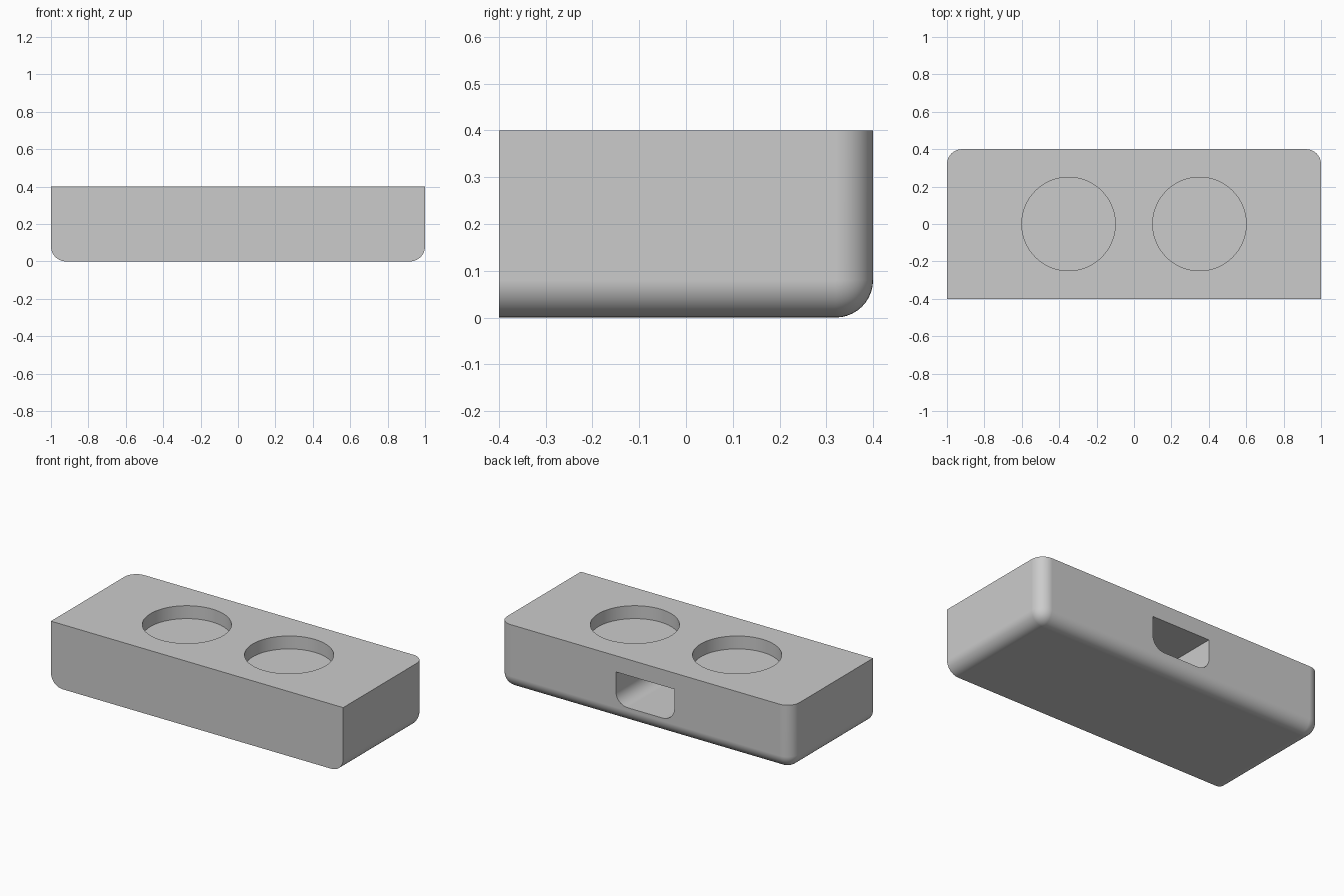
import bpy, bmesh, math

cube = bpy.data.objects.get("Cube")
if cube:
    bpy.data.objects.remove(cube, do_unlink=True)

LENGTH, DEPTH, HEIGHT, FILLET = 2.0, 0.8, 0.4, 0.08

grey = bpy.data.materials.new("light grey")
grey.use_nodes = True
grey.diffuse_color = (0.6, 0.6, 0.6, 1)
grey.node_tree.nodes["Principled BSDF"].inputs["Base Color"].default_value = (0.6, 0.6, 0.6, 1)


def rounded_box(name, size, centre, radius, segments, pick):
    """Box whose edges chosen by pick(edge midpoint in half sizes) are rounded."""
    bm = bmesh.new()
    bmesh.ops.create_cube(bm, size=2)
    edges = [e for e in bm.edges if pick((e.verts[0].co + e.verts[1].co) / 2)]
    for v in bm.verts:
        v.co = [c + s / 2 * k for c, s, k in zip(centre, size, v.co)]
    bmesh.ops.bevel(bm, geom=edges, offset=radius, offset_type='OFFSET',
                    segments=segments, profile=0.5, affect='EDGES')
    mesh = bpy.data.meshes.new(name)
    bm.to_mesh(mesh)
    bm.free()
    obj = bpy.data.objects.new(name, mesh)
    bpy.context.collection.objects.link(obj)
    mesh.materials.append(grey)
    return obj


def body_edge(m):
    """Bottom edges except the front one, and the two upright back edges."""
    bottom = m.z < -0.5 and m.y > -0.5
    back_upright = m.y > 0.5 and abs(m.x) > 0.5
    return bottom or back_upright


# Body block
body = rounded_box("body", (LENGTH, DEPTH, HEIGHT), (0, 0, HEIGHT / 2),
                   FILLET, 10, body_edge)

# Slot in the back, rounded along its lower edges
slot = rounded_box("slot_cutter", (0.4, 0.6, 0.2), (0, 0.2, 0.2), FILLET, 10,
                   lambda m: m.z < -0.5 and abs(m.x) > 0.5)
cutters = [slot]

# Two round recesses in the top
for side, x in (("right", -0.35), ("left", 0.35)):
    bpy.ops.mesh.primitive_cylinder_add(vertices=72, radius=0.25, depth=0.16,
                                        location=(x, 0, HEIGHT))
    recess = bpy.context.object
    recess.name = side + "_recess_cutter"
    recess.data.materials.append(grey)
    cutters.append(recess)

# Cut the openings
bpy.ops.object.select_all(action='DESELECT')
body.select_set(True)
bpy.context.view_layer.objects.active = body
for cutter in cutters:
    cut = body.modifiers.new(cutter.name, 'BOOLEAN')
    cut.operation = 'DIFFERENCE'
    cut.solver = 'EXACT'
    cut.object = cutter
    bpy.ops.object.modifier_apply(modifier=cut.name)
    bpy.data.objects.remove(cutter, do_unlink=True)

# Smooth fillets with crisp rims and flat faces
bpy.ops.object.shade_smooth_by_angle(angle=math.radians(30))
normals = body.modifiers.new("flat_face_normals", 'WEIGHTED_NORMAL')
normals.keep_sharp = True
